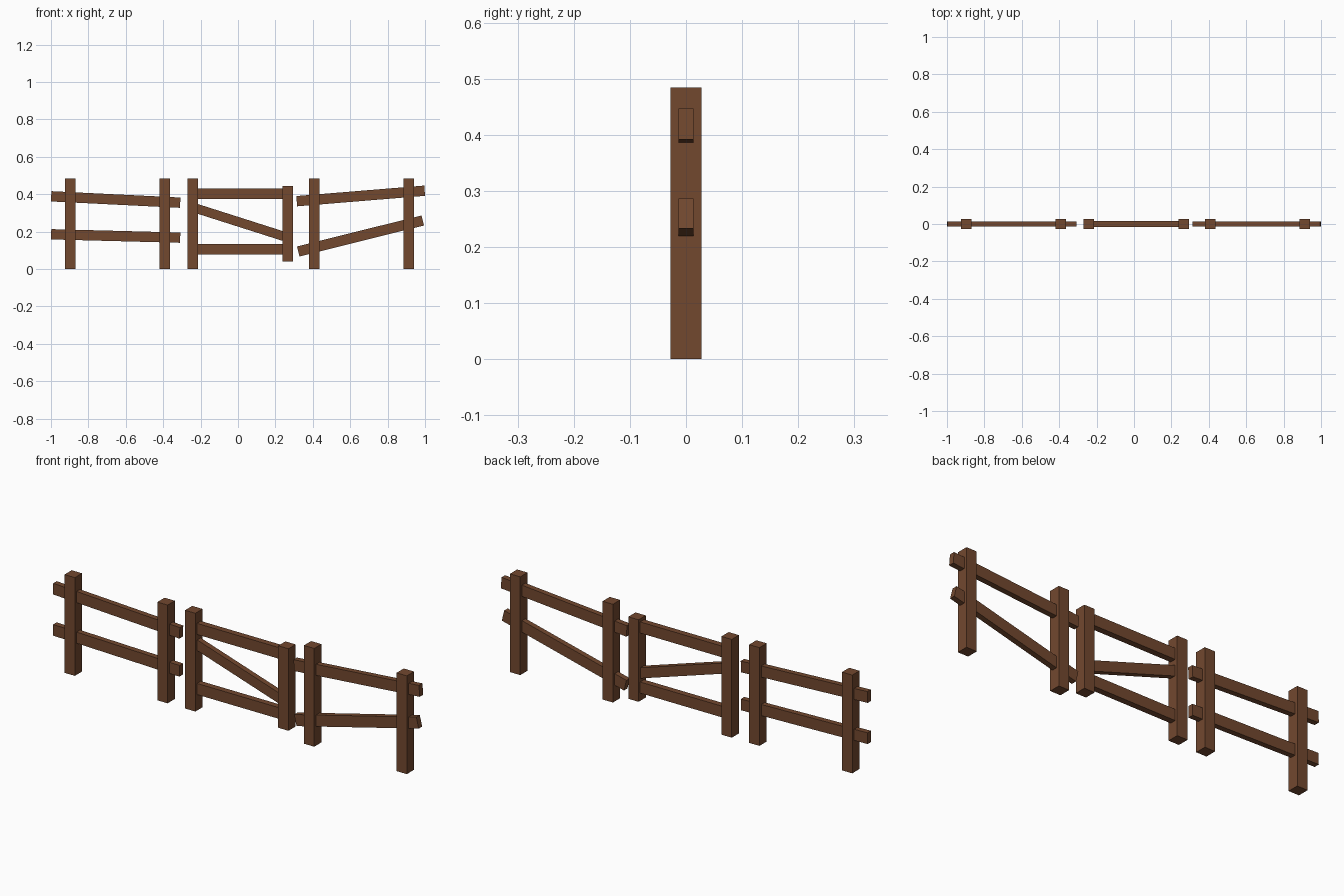
import bpy, math

if "Cube" in bpy.data.objects:
    bpy.data.objects.remove(bpy.data.objects["Cube"])

wood = bpy.data.materials.new("brown_wood")
wood.diffuse_color = (0.17, 0.065, 0.028, 1)
wood.use_nodes = True
wood.node_tree.nodes["Principled BSDF"].inputs["Base Color"].default_value = wood.diffuse_color


def box(name, centre, size, tilt=0.0):
    """Box of a given size, tilted in the x-z plane."""
    bpy.ops.mesh.primitive_cube_add(size=1, location=centre, rotation=(0, -tilt, 0))
    ob = bpy.context.object
    ob.name = name
    ob.scale = size
    ob.data.materials.append(wood)
    return ob


def rail(name, x0, z0, x1, z1, height=0.055, depth=0.027):
    """Flat plank running between two end centres."""
    dx, dz = x1 - x0, z1 - z0
    return box(name, ((x0 + x1) / 2, 0, (z0 + z1) / 2),
               (math.hypot(dx, dz), depth, height), math.atan2(dz, dx))


POST = 0.056

# Upright posts standing on the ground
for name, x in (("left_outer_post", -0.898), ("left_inner_post", -0.392),
                ("gate_hinge_post", -0.241), ("right_inner_post", 0.407),
                ("right_outer_post", 0.912)):
    box(name, (x, 0, 0.242), (POST, POST, 0.484))

# Free gate post, hanging clear of the ground
box("gate_latch_post", (0.267, 0, 0.243), (POST, POST, 0.404))

# Left fence rails
rail("left_upper_rail", -0.999, 0.389, -0.309, 0.355)
rail("left_lower_rail", -0.999, 0.186, -0.309, 0.168)

# Right fence rails
rail("right_upper_rail", 0.314, 0.363, 0.998, 0.419)
rail("right_lower_rail", 0.322, 0.094, 0.988, 0.260)

# Gate rails and diagonal brace, ends buried in the gate posts
rail("gate_upper_rail", -0.241, 0.402, 0.267, 0.402, depth=0.03)
rail("gate_lower_rail", -0.241, 0.106, 0.267, 0.106, depth=0.03)
rail("gate_brace", -0.235, 0.328, 0.261, 0.170, height=0.05)
